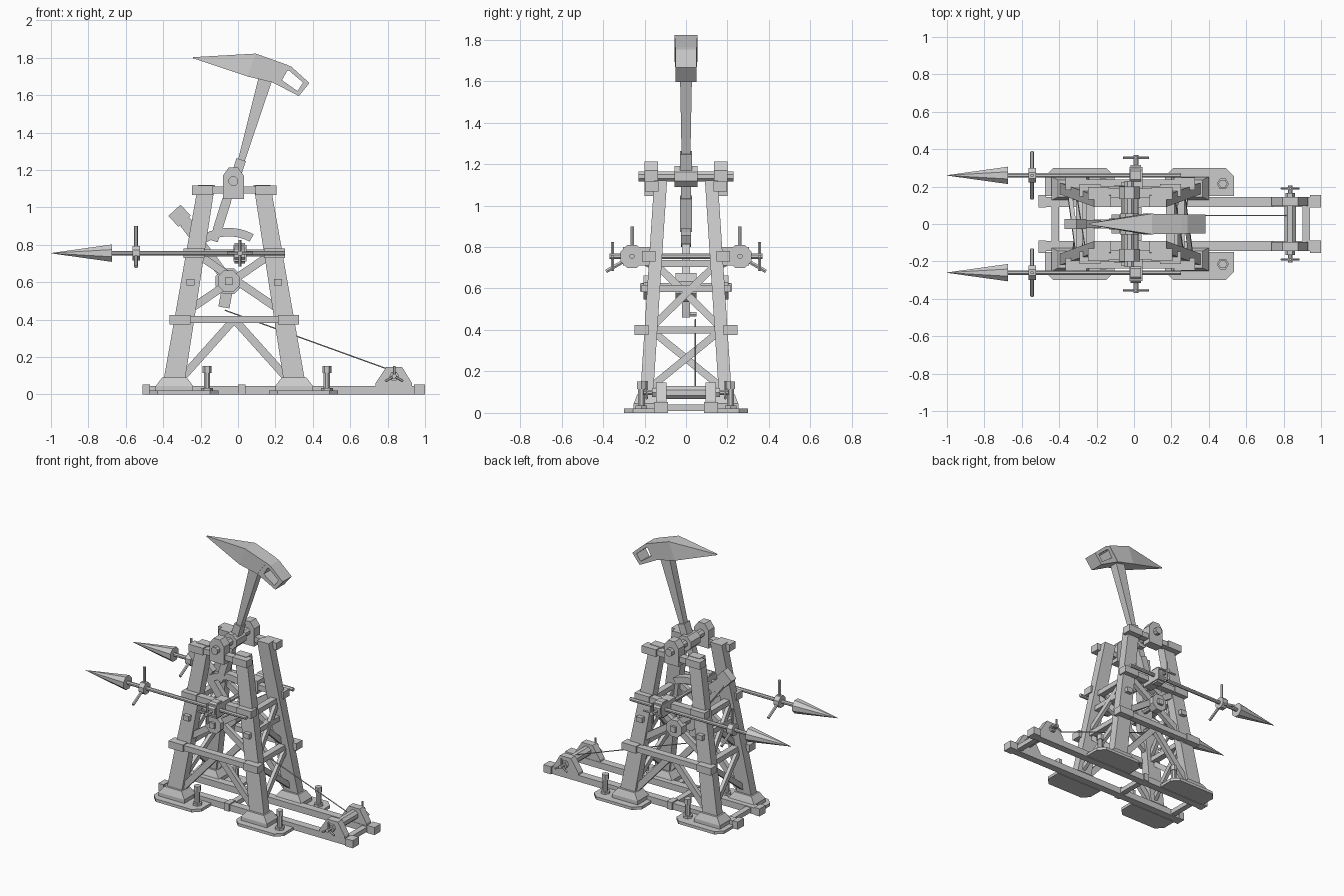
import bpy, bmesh, math
from mathutils import Vector

if "Cube" in bpy.data.objects:
    bpy.data.objects.remove(bpy.data.objects["Cube"])

grey = bpy.data.materials.new("light_grey")
grey.use_nodes = True
grey.diffuse_color = (0.6, 0.6, 0.6, 1)
grey.node_tree.nodes["Principled BSDF"].inputs["Base Color"].default_value = (0.6, 0.6, 0.6, 1)

CX = -0.02          # tower centre line
X, Y, Z = Vector((1, 0, 0)), Vector((0, 1, 0)), Vector((0, 0, 1))


def loft(name, rings, mirror=False):
    """Skin a list of equal-sized point rings and cap both ends."""
    bm = bmesh.new()
    loops = [[bm.verts.new(p) for p in ring] for ring in rings]
    n = len(loops[0])
    for lo, hi in zip(loops, loops[1:]):
        for i in range(n):
            j = (i + 1) % n
            bm.faces.new((lo[i], lo[j], hi[j], hi[i]))
    bm.faces.new(loops[0][::-1])
    bm.faces.new(loops[-1])
    bmesh.ops.recalc_face_normals(bm, faces=bm.faces)
    mesh = bpy.data.meshes.new(name)
    bm.to_mesh(mesh)
    bm.free()
    mesh.materials.append(grey)
    ob = bpy.data.objects.new(name, mesh)
    bpy.context.collection.objects.link(ob)
    if mirror:
        mod = ob.modifiers.new("mirror", "MIRROR")
        mod.use_axis = (False, True, False)
        mod.use_mirror_merge = False
    return ob


def beam(name, a, b, w, h, mirror=False, side=Y, w2=None, h2=None):
    """Rectangular bar from a to b; w is measured along the side axis."""
    a, b = Vector(a), Vector(b)
    d = (b - a).normalized()
    u = (side - d * side.dot(d)).normalized()
    v = d.cross(u)
    rings = [[p + u * (i * ww / 2) + v * (j * hh / 2)
              for i, j in ((-1, -1), (1, -1), (1, 1), (-1, 1))]
             for p, ww, hh in ((a, w, h), (b, w2 or w, h2 or h))]
    return loft(name, rings, mirror)


def box(name, x, y, z, mirror=False):
    """Box given by its ranges on the three axes."""
    ym = sum(y) / 2
    zm = sum(z) / 2
    return beam(name, (x[0], ym, zm), (x[1], ym, zm), y[1] - y[0], z[1] - z[0], mirror)


def rod(name, a, b, r, r2=None, sides=8, mirror=False):
    a, b = Vector(a), Vector(b)
    d = (b - a).normalized()
    u = d.cross(X if abs(d.x) < 0.8 else Z).normalized()
    v = d.cross(u)
    angles = [math.tau * (i + 0.5) / sides for i in range(sides)]
    return loft(name, [[p + (u * math.cos(t) + v * math.sin(t)) * rr for t in angles]
                       for p, rr in ((a, r), (b, r if r2 is None else r2))], mirror)


def prism(name, outline, y0, y1, mirror=False):
    """Extrude an x-z outline along y."""
    return loft(name, [[(x, y, z) for x, z in outline] for y in (y0, y1)], mirror)


def leg_x(z):
    return 0.32 - 0.165 * (z - 0.08)


def leg_y(z):
    return 0.19 - 0.065 * (z - 0.08)


def rect(x, y, z, hx, hy):
    return [(x - hx, y - hy, z), (x + hx, y - hy, z), (x + hx, y + hy, z), (x - hx, y + hy, z)]


# Ground rails with end blocks and ties
box("rail", (-0.51, 1.0), (0.092, 0.145), (0.0, 0.045), True)
for x, w in ((0.97, 0.03), (0.02, 0.02), (-0.49, 0.02)):
    box("rail_clamp", (x - w, x + w), (0.087, 0.155), (0.0, 0.053), True)
for x in (-0.42, 0.02, 0.92):
    box("rail_tie", (x - 0.02, x + 0.02), (-0.1, 0.1), (0.008, 0.04))

# Legs, feet, base plates and anchor bolts
for s in (-1, 1):
    fx = CX + s * 0.32
    loft("leg", [rect(CX + s * leg_x(z), leg_y(z), z, hx, 0.031)
                 for z, hx in ((0.08, 0.057), (1.12, 0.045))], True)
    loft("foot", [rect(fx, 0.19, z, hx, hy)
                  for z, hx, hy in ((0.02, 0.1, 0.062), (0.045, 0.1, 0.062), (0.09, 0.066, 0.045))], True)
    px, c = fx + 0.05, 0.045
    plate = [(px - 0.185, 0.15), (px + 0.185, 0.15), (px + 0.185, 0.3 - c), (px + 0.185 - c, 0.3),
             (px - 0.185 + c, 0.3), (px - 0.185, 0.3 - c)]
    loft("base_plate", [[(x, y, z) for x, y in plate] for z in (0, 0.02)], True)
    bx = fx + 0.175
    rod("bolt_washer", (bx, 0.215, 0.02), (bx, 0.215, 0.035), 0.032, sides=6, mirror=True)
    rod("anchor_bolt", (bx, 0.215, 0.03), (bx, 0.215, 0.12), 0.018, mirror=True)
    rod("bolt_head", (bx, 0.215, 0.115), (bx, 0.215, 0.152), 0.024, sides=6, mirror=True)

# Side bars with corner caps, on both long sides
for z, half, y in ((0.4, 0.34, 0.215), (0.755, 0.265, 0.18), (1.092, 0.22, 0.165)):
    box("side_bar", (CX - half, CX + half), (y - 0.024, y + 0.024), (z - 0.019, z + 0.019), True)
    for s in (-1, 1):
        x = CX + s * (half - 0.05)
        box("corner_cap", (x - 0.056, x + 0.056), (y - 0.033, y + 0.033), (z - 0.025, z + 0.025), True)

# Diagonal braces on the long sides
for s in (-1, 1):
    beam("lower_brace", (CX + s * 0.27, 0.185, 0.1), (CX + s * 0.01, 0.185, 0.39), 0.03, 0.042, True)
    beam("upper_brace", (CX + s * 0.23, 0.165, 0.46), (CX - s * 0.17, 0.155, 0.73), 0.03, 0.042, True)

# Cross bars and X braces on the two ends
for s in (-1, 1):
    for z, h in ((0.4, 0.035), (0.6, 0.035), (0.72, 0.035)):
        x = CX + s * leg_x(z)
        y = 0.215 if z == 0.6 else leg_y(z)
        box("end_bar", (x - 0.022, x + 0.022), (-y, y), (z - h / 2, z + h / 2))
    for z0, z1 in ((0.11, 0.4), (0.41, 0.72)):
        for t in (-1, 1):
            beam("end_brace", (CX + s * leg_x(z0) + t * 0.012, -t * leg_y(z0), z0),
                 (CX + s * leg_x(z1) + t * 0.012, t * leg_y(z1), z1), 0.024, 0.035, side=X)

# Top axle bearings
ax = -0.025
prism("axle_bearing", [(ax - 0.056, 1.045), (ax + 0.056, 1.045), (ax + 0.056, 1.17),
                       (ax + 0.025, 1.212), (ax - 0.025, 1.212), (ax - 0.056, 1.17)], 0.135, 0.2, True)
rod("top_axle", (ax, -0.23, 1.14), (ax, 0.23, 1.14), 0.027)
rod("axle_hub", (ax, -0.055, 1.14), (ax, 0.055, 1.14), 0.055)

# Hammer handle and swinging lower arm
beam("handle", (0.012, 0, 1.23), (0.15, 0, 1.7), 0.042, 0.035, w2=0.06, h2=0.075)
beam("handle_socket", (-0.03, 0, 1.11), (0.017, 0, 1.255), 0.06, 0.052)
beam("lower_handle", (-0.03, 0, 1.13), (-0.13, 0, 0.82), 0.046, 0.045)
beam("lower_ferrule", (-0.06, 0, 1.04), (-0.11, 0, 0.88), 0.06, 0.05)

# Hammer head: spike, body and open end frame
def head_ring(pts):
    return [(x, y, z) for (x, z), y in zip((pts[0], pts[1], pts[1], pts[0]),
                                          (-pts[2], -pts[2], pts[2], pts[2]))]


loft("hammer_head", [head_ring(p) for p in (((-0.24, 1.803), (-0.24, 1.797), 0.004),
                                            ((0.095, 1.822), (0.05, 1.7), 0.055),
                                            ((0.255, 1.765), (0.185, 1.668), 0.052))])
outer = [(0.255, 1.765), (0.285, 1.752), (0.382, 1.665), (0.325, 1.595), (0.185, 1.668)]
inner = [(0.262, 1.728), (0.272, 1.732), (0.348, 1.667), (0.318, 1.622), (0.235, 1.68)]
for i in range(len(outer)):
    j = (i + 1) % len(outer)
    prism("head_frame", [outer[i], outer[j], inner[j], inner[i]], -0.05, 0.05)

# Central crank: axle, hubs, arms and curved guide
hx, hz = -0.05, 0.605
rod("crank_axle", (hx, -0.215, hz), (hx, 0.215, hz), 0.022)
rod("crank_hub", (hx, 0.15, hz), (hx, 0.205, hz), 0.063, mirror=True)
rod("hub_nut", (hx, 0.2, hz), (hx, 0.222, hz), 0.028, sides=4, mirror=True)
rod("crank_core", (hx, -0.05, hz), (hx, 0.05, hz), 0.075)
beam("crank_arm", (hx, 0, hz), (-0.285, 0, 0.915), 0.04, 0.055)
beam("crank_head", (-0.345, 0, 0.925), (-0.28, 0, 0.985), 0.055, 0.08)
beam("crank_neck", (-0.31, 0, 0.95), (-0.2, 0, 0.85), 0.045, 0.06)
beam("crank_tail", (hx, 0, hz), (-0.075, 0, 0.465), 0.04, 0.06)
arc = [math.radians(62 + 8 * i) for i in range(9)]
prism("curved_guide", [(hx + r * math.cos(t), hz + r * math.sin(t))
                       for r, ts in ((0.285, arc), (0.24, arc[::-1])) for t in ts], -0.025, 0.025)

# Side spears with spoked collars
sy, sz = 0.26, 0.755
rod("spear_tip", (-0.675, sy, sz), (-1.0, sy, sz), 0.05, 0.001, mirror=True)
rod("spear_shaft", (-0.68, sy, sz), (0.25, sy, sz), 0.013, mirror=True)
rod("spear_collar", (-0.565, sy, sz), (-0.525, sy, sz), 0.042, mirror=True)
for k in range(3):
    t = math.radians(90 + 120 * k)
    rod("collar_spoke", (-0.545, sy, sz), (-0.545, sy + 0.145 * math.cos(t), sz + 0.145 * math.sin(t)),
        0.01, sides=6, mirror=True)

# Spear mounts with hand cranks
rod("mount_axle", (0.01, -0.37, sz), (0.01, 0.37, sz), 0.014)
beam("spear_mount", (0.01, 0.15, sz), (0.01, 0.305, sz), 0.07, 0.09, True, side=X)
rod("mount_flange", (-0.018, sy, sz), (0.038, sy, sz), 0.06, mirror=True)
for d in (X, Z):
    c = Vector((0.01, 0.355, sz))
    rod("mount_handle", c - d * 0.07, c + d * 0.07, 0.008, sides=6, mirror=True)

# Winch at the end of the rails
wx, wz = 0.835, 0.098
prism("winch_bracket", [(0.735, 0.045), (0.93, 0.045), (0.93, 0.06), (0.877, 0.147),
                        (0.793, 0.147), (0.735, 0.06)], 0.095, 0.145, True)
rod("winch_drum", (wx, -0.11, wz), (wx, 0.11, wz), 0.034)
rod("winch_axle", (wx, -0.205, wz), (wx, 0.205, wz), 0.013)
rod("winch_nut", (wx, 0.14, wz), (wx, 0.165, wz), 0.026, sides=6, mirror=True)
for k in range(3):
    t = math.radians(90 + 120 * k)
    rod("winch_handle", (wx, 0.19, wz), (wx + 0.055 * math.cos(t), 0.19, wz + 0.055 * math.sin(t)),
        0.007, sides=6, mirror=True)
rod("rope", (wx - 0.02, 0.045, 0.13), (-0.07, 0.045, 0.45), 0.0035, sides=5)
rod("rope_pin", (-0.075, -0.02, 0.475), (-0.075, 0.05, 0.475), 0.012, sides=6)
